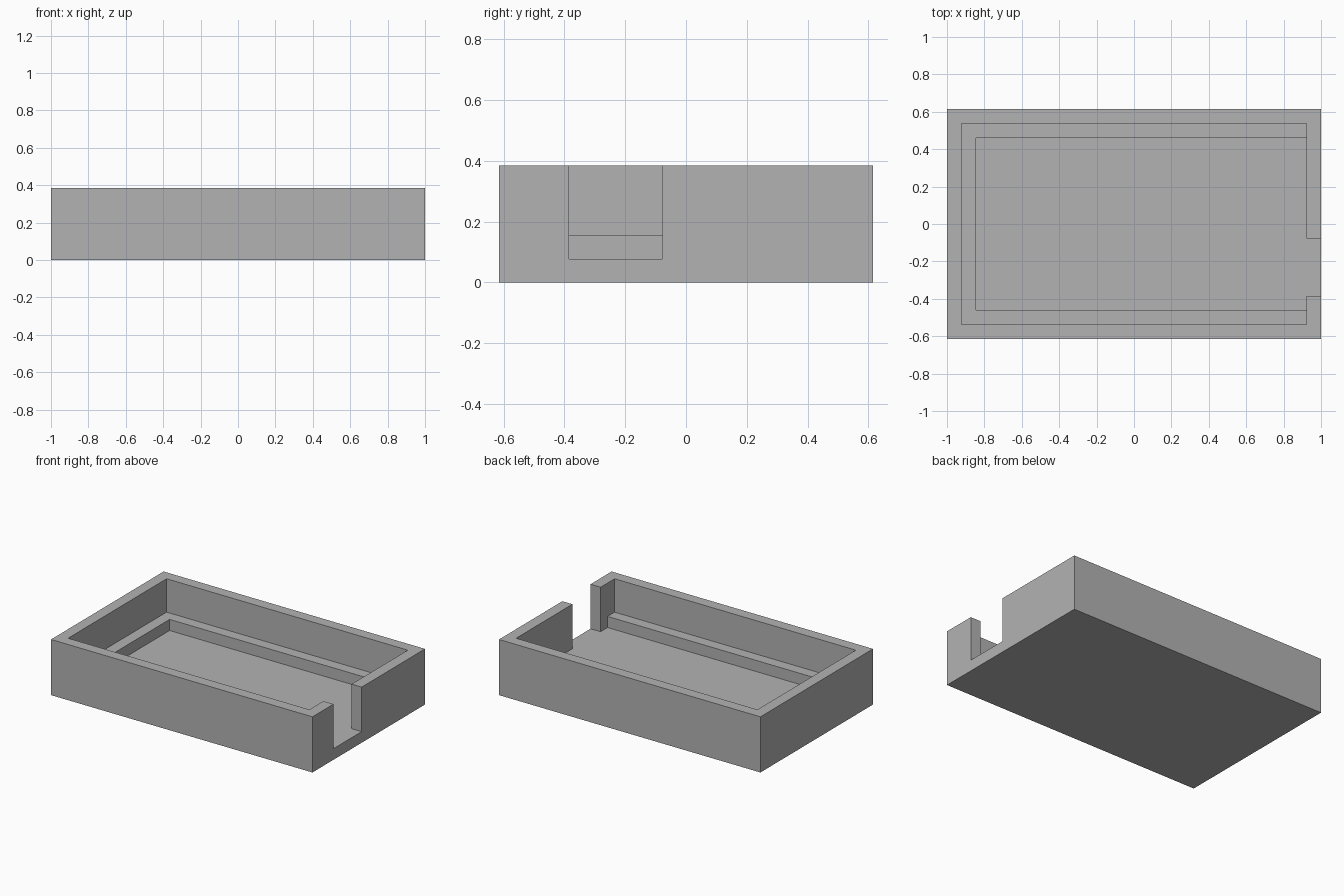
import bpy
from mathutils import Vector

cube = bpy.data.objects.get("Cube")
if cube:
    bpy.data.objects.remove(cube, do_unlink=True)

# Overall size, with one thickness shared by walls, floor and ledge
X, Y, TOP = 1.0, 0.615, 0.385
T = 0.077
OVER = TOP + 0.1

grey = bpy.data.materials.new("plain grey")
grey.use_nodes = True
colour = (0.45, 0.45, 0.45, 1)
grey.diffuse_color = colour
grey.node_tree.nodes["Principled BSDF"].inputs["Base Color"].default_value = colour


def box(name, low, high):
    """Box between two opposite corners."""
    low, high = Vector(low), Vector(high)
    bpy.ops.mesh.primitive_cube_add(size=1)
    ob = bpy.context.object
    ob.name = name
    for v in ob.data.vertices:
        v.co = [(a + b) / 2 + c * (b - a) for a, b, c in zip(low, high, v.co)]
    ob.data.materials.append(grey)
    return ob


def cut(target, low, high):
    """Subtract a box from the target."""
    cutter = box("cutter", low, high)
    cutter.hide_render = True
    mod = target.modifiers.new("cut", "BOOLEAN")
    mod.operation = "DIFFERENCE"
    mod.solver = "EXACT"
    mod.object = cutter
    bpy.context.view_layer.objects.active = target
    bpy.ops.object.modifier_apply(modifier=mod.name)
    bpy.data.objects.remove(cutter, do_unlink=True)


tray = box("open_case", (-X, -Y, 0), (X, Y, TOP))
# Wide cavity down to the ledge
cut(tray, (T - X, T - Y, 2 * T), (X - T, Y - T, OVER))
# Floor recess, leaving the ledge on three sides
cut(tray, (2 * T - X, 2 * T - Y, T), (X - T, Y - 2 * T, OVER))
# Slot through the end wall, level with the floor
cut(tray, (X - T - 0.05, -5 * T, T), (X + 0.1, -T, OVER))
